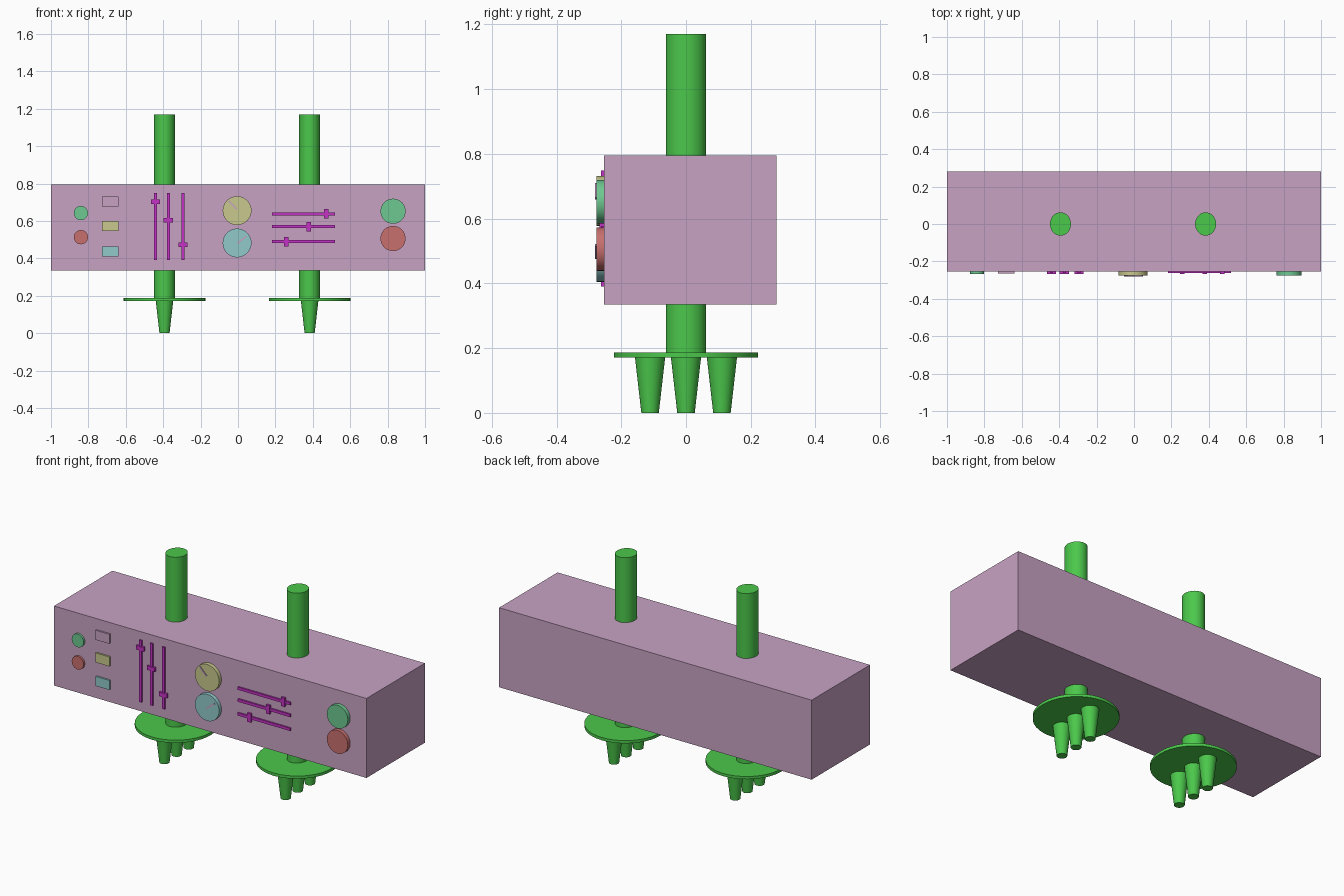
import bpy
import math

cube = bpy.data.objects.get("Cube")
if cube:
    bpy.data.objects.remove(cube, do_unlink=True)


def make_material(name, rgb):
    """Flat material from display (sRGB) values out of 255."""
    linear = [((c / 255 + 0.055) / 1.055) ** 2.4 for c in rgb] + [1]
    mat = bpy.data.materials.new(name)
    mat.use_nodes = True
    mat.diffuse_color = linear
    mat.node_tree.nodes["Principled BSDF"].inputs["Base Color"].default_value = linear
    return mat


lilac = make_material("lilac", (200, 162, 196))
green = make_material("green", (75, 200, 75))
magenta = make_material("magenta", (195, 50, 195))
mint = make_material("mint", (110, 200, 145))
red = make_material("soft red", (200, 112, 110))
yellow = make_material("pale yellow", (200, 200, 142))
teal = make_material("pale teal", (145, 200, 200))

FACE = -0.254   # front face of the housing
SINK = 0.004    # how far controls are set into the housing


def finish(name, mat, scale=(1, 1, 1), smooth=False):
    obj = bpy.context.object
    obj.name = name
    obj.scale = scale
    bpy.ops.object.transform_apply(location=False, rotation=False, scale=True)
    obj.data.materials.append(mat)
    if smooth:
        bpy.ops.object.shade_smooth_by_angle(angle=math.radians(40))
    return obj


def box(name, mat, center, size):
    bpy.ops.mesh.primitive_cube_add(size=1, location=center)
    return finish(name, mat, size)


def cone(name, mat, x, y, z0, z1, r0, r1, stretch=1):
    """Upright cylinder or taper from z0 to z1; stretch widens it along y."""
    bpy.ops.mesh.primitive_cone_add(vertices=40, radius1=r0, radius2=r1, depth=z1 - z0,
                                    location=(x, y, (z0 + z1) / 2))
    return finish(name, mat, (1, stretch, 1), True)


def plate(name, mat, x, z, width, height, depth):
    """Rectangular control standing out from the front face."""
    return box(name, mat, (x, FACE + (SINK - depth) / 2, z), (width, depth + SINK, height))


def knob(name, mat, x, z, radius, depth):
    """Round control standing out from the front face."""
    bpy.ops.mesh.primitive_cylinder_add(vertices=40, radius=radius, depth=depth + SINK,
                                        location=(x, FACE + (SINK - depth) / 2, z),
                                        rotation=(math.pi / 2, 0, 0))
    return finish(name, mat, smooth=True)


# Housing
box("housing", lilac, (0, (FACE + 0.28) / 2, 0.565), (2, 0.28 - FACE, 0.46))

# Posts with a round flange and three tapered prongs
for side, x in (("right", -0.393), ("left", 0.383)):
    cone(side + "_post", green, x, 0, 0.18, 1.17, 0.056, 0.056, 1.11)
    cone(side + "_flange", green, x, 0, 0.171, 0.187, 0.218, 0.218, 1.02)
    for i in (-1, 0, 1):
        cone(f"{side}_prong_{i + 2}", green, x, i * 0.111, 0, 0.175, 0.027, 0.047)

# Small round buttons and rectangular keys
knob("small_mint_button", mint, -0.84, 0.642, 0.038, 0.012)
knob("small_red_button", red, -0.84, 0.513, 0.038, 0.012)
for name, mat, z in (("lilac", lilac, 0.704), ("yellow", yellow, 0.573), ("teal", teal, 0.437)):
    plate(name + "_key", mat, -0.683, z, 0.088, 0.055, 0.01)

# Vertical sliders
for i, (x, z) in enumerate(((-0.441, 0.703), (-0.372, 0.604), (-0.294, 0.473)), 1):
    plate(f"vertical_track_{i}", magenta, x, 0.57, 0.016, 0.358, 0.009)
    plate(f"vertical_handle_{i}", magenta, x, z, 0.05, 0.024, 0.013)

# Horizontal sliders
for i, (x, z) in enumerate(((0.473, 0.638), (0.377, 0.569), (0.257, 0.489)), 1):
    plate(f"horizontal_track_{i}", magenta, 0.35, z, 0.336, 0.016, 0.009)
    plate(f"horizontal_handle_{i}", magenta, x, z, 0.024, 0.05, 0.013)

# Dials with pointers
for name, mat, z, px, pz, angle in (("yellow", yellow, 0.655, -0.028, 0.685, 45),
                                    ("teal", teal, 0.482, 0.02, 0.499, -38)):
    knob(name + "_dial", mat, -0.005, z, 0.077, 0.022)
    pointer = box(name + "_pointer", lilac, (px, FACE - 0.024, pz), (0.064, 0.006, 0.008))
    pointer.rotation_euler.y = math.radians(angle)

# Large round buttons
knob("large_mint_button", mint, 0.829, 0.652, 0.067, 0.022)
knob("large_red_button", red, 0.829, 0.506, 0.067, 0.022)
